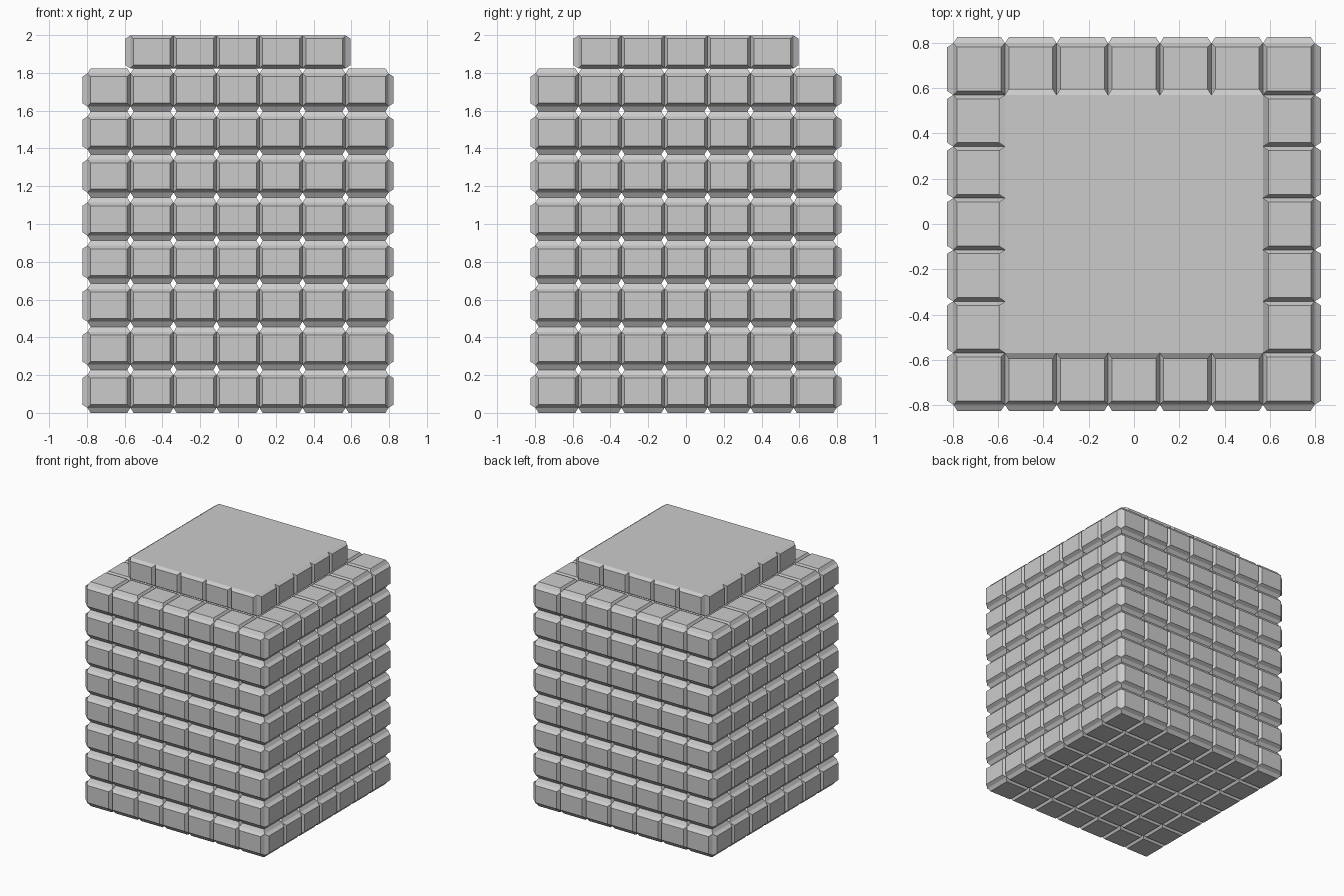
import bpy
import bmesh
from mathutils import Matrix, Vector

if "Cube" in bpy.data.objects:
    bpy.data.objects.remove(bpy.data.objects["Cube"], do_unlink=True)

CELL = 0.2278      # width of one stone
HEIGHT = 0.174     # core height of one course
BUMP = 0.027       # how far each stone face stands out
INSET = 0.017      # slope of the stone face border
PITCH = HEIGHT + 2 * BUMP
COURSES = 8

stone = bpy.data.materials.new("light_grey_stone")
stone.use_nodes = True
GREY = (0.6, 0.6, 0.6, 1.0)
stone.diffuse_color = GREY
stone.node_tree.nodes["Principled BSDF"].inputs["Base Color"].default_value = GREY


def stone_plate(name, count, bottom, raise_caps):
    """Square plate of count x count cells with raised stone faces."""
    bm = bmesh.new()
    bmesh.ops.create_grid(bm, x_segments=count, y_segments=count, size=0.5,
                          matrix=Matrix.Diagonal((count * CELL, count * CELL, 1, 1)))
    grown = bmesh.ops.extrude_face_region(bm, geom=bm.faces[:], use_keep_orig=True)
    top = [v for v in grown["geom"] if isinstance(v, bmesh.types.BMVert)]
    bmesh.ops.translate(bm, verts=top, vec=Vector((0, 0, HEIGHT)))
    bmesh.ops.recalc_face_normals(bm, faces=bm.faces[:])
    bm.normal_update()
    faces = [f for f in bm.faces if raise_caps or abs(f.normal.z) < 0.5]
    bmesh.ops.inset_individual(bm, faces=faces, thickness=INSET, depth=BUMP,
                               use_even_offset=True)
    mesh = bpy.data.meshes.new(name)
    bm.to_mesh(mesh)
    bm.free()
    mesh.materials.append(stone)
    obj = bpy.data.objects.new(name, mesh)
    obj.location.z = bottom
    bpy.context.collection.objects.link(obj)


# Stacked courses of the block
for i in range(COURSES):
    stone_plate(f"stone_course_{i + 1}", 7, BUMP + i * PITCH, True)

# Smaller flat slab on top
stone_plate("top_slab", 5, COURSES * PITCH, False)
